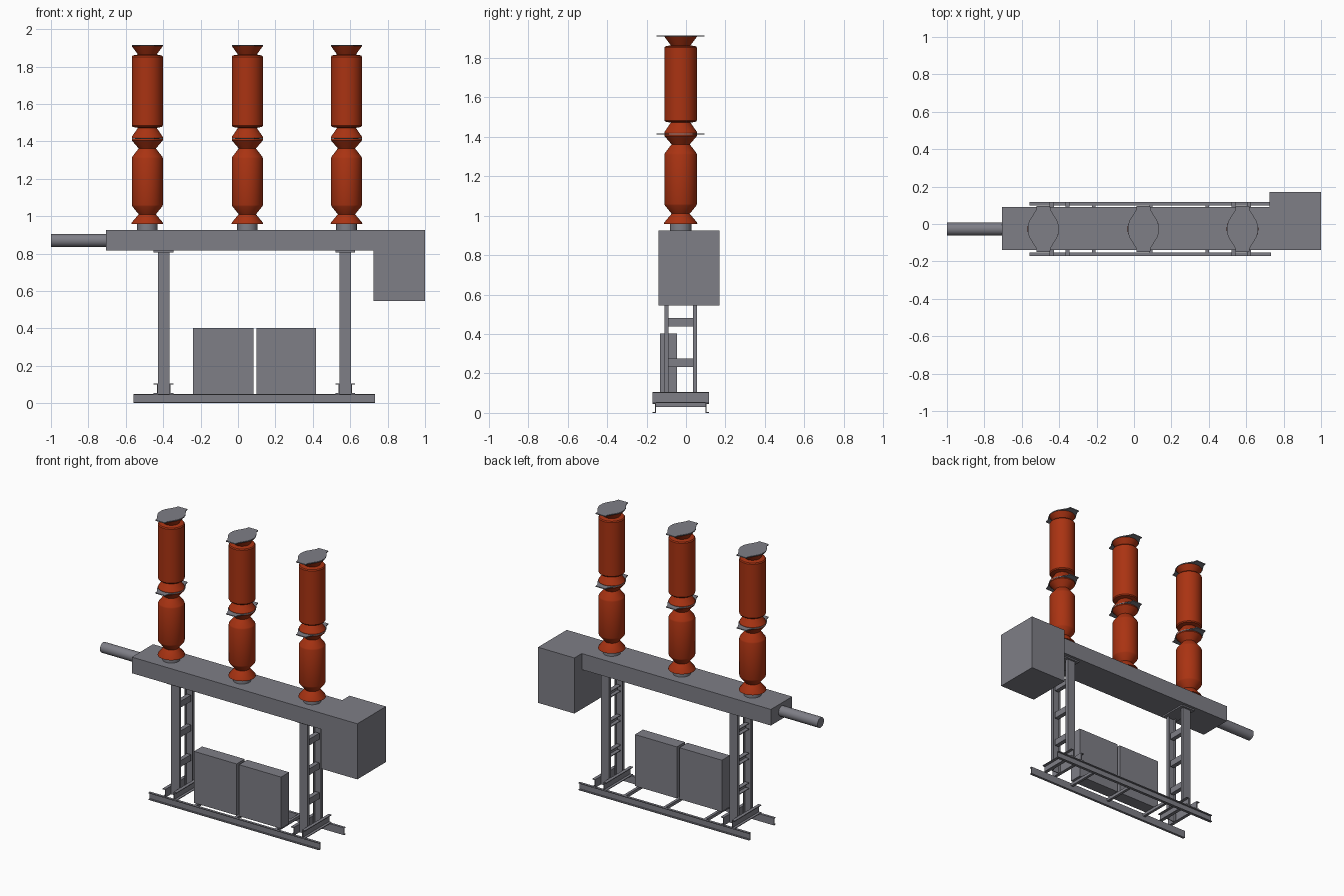
import bpy
import bmesh
from math import radians
from mathutils import Matrix, Vector

cube = bpy.data.objects.get("Cube")
if cube:
    bpy.data.objects.remove(cube)


def material(name, color):
    m = bpy.data.materials.new(name)
    m.use_nodes = True
    m.diffuse_color = color
    m.node_tree.nodes["Principled BSDF"].inputs["Base Color"].default_value = color
    return m


STEEL = material("steel grey", (0.21, 0.21, 0.24, 1))
RED = material("insulator red", (0.40, 0.033, 0.006, 1))
MID_Y = -0.027


def finish(name, bm, mat, smooth=False):
    bmesh.ops.recalc_face_normals(bm, faces=bm.faces)
    mesh = bpy.data.meshes.new(name)
    bm.to_mesh(mesh)
    bm.free()
    mesh.materials.append(mat)
    ob = bpy.data.objects.new(name, mesh)
    bpy.context.collection.objects.link(ob)
    if smooth:
        bpy.ops.object.select_all(action='DESELECT')
        ob.select_set(True)
        bpy.context.view_layer.objects.active = ob
        bpy.ops.object.shade_smooth_by_angle(angle=radians(30))
    return ob


def box(name, x, y, z):
    bm = bmesh.new()
    bmesh.ops.create_cube(bm, size=1)
    for v in bm.verts:
        v.co = [a + (c + 0.5) * (b - a) for c, (a, b) in zip(v.co, (x, y, z))]
    return finish(name, bm, STEEL)


def prism(name, points, along, mat=STEEL):
    """Extrude a closed outline along a vector."""
    bm = bmesh.new()
    face = bm.faces.new([bm.verts.new(p) for p in points])
    new = bmesh.ops.extrude_face_region(bm, geom=[face])["geom"]
    bmesh.ops.translate(bm, vec=Vector(along),
                        verts=[g for g in new if isinstance(g, bmesh.types.BMVert)])
    return finish(name, bm, mat)


def channel(name, corner, along, web, flange, t=0.005):
    """C-section: the web runs from the corner, two flanges stick out from it."""
    o, w, f = Vector(corner), Vector(web), Vector(flange)
    wt, ft = w.normalized() * t, f.normalized() * t
    outline = [o, o + f, o + f + wt, o + ft + wt,
               o + w + ft - wt, o + w + f - wt, o + w + f, o + w]
    return prism(name, outline, along)


def lathe(name, profile, x, mat, steps=40):
    """Revolve a radius/height profile around a vertical axis at x."""
    bm = bmesh.new()
    verts = [bm.verts.new((r, 0, z)) for r, z in [(0, profile[0][1]), *profile, (0, profile[-1][1])]]
    edges = [bm.edges.new(pair) for pair in zip(verts, verts[1:])]
    bmesh.ops.spin(bm, geom=verts + edges, cent=(0, 0, 0), axis=(0, 0, 1),
                   angle=radians(360), steps=steps, use_duplicate=False)
    bmesh.ops.remove_doubles(bm, verts=bm.verts, dist=0.0005)
    bmesh.ops.translate(bm, verts=bm.verts, vec=(x, MID_Y, 0))
    return finish(name, bm, mat, smooth=True)


# Main housing, drive cabinet and end pipe
box("main_beam", (-0.705, 0.725), (-0.14, 0.09), (0.815, 0.925))
box("drive_cabinet", (0.725, 1.0), (-0.14, 0.17), (0.545, 0.925))
bm = bmesh.new()
bmesh.ops.create_cone(bm, cap_ends=True, segments=32, radius1=0.035, radius2=0.035, depth=0.295,
                      matrix=Matrix.Translation((-0.8525, MID_Y, 0.87))
                      @ Matrix.Rotation(radians(90), 4, 'Y'))
finish("end_pipe", bm, STEEL, smooth=True)

# Insulator columns
LOWER = [(0.085, 0.958), (0.083, 0.966), (0.046, 1.01), (0.080, 1.052), (0.083, 1.06),
         (0.083, 1.31), (0.080, 1.318), (0.046, 1.362), (0.083, 1.405), (0.083, 1.412)]
UPPER = [(0.083, 1.418), (0.083, 1.424), (0.050, 1.472), (0.078, 1.477), (0.083, 1.484),
         (0.083, 1.852), (0.078, 1.859), (0.050, 1.864), (0.083, 1.909)]


def terminal_plate(name, x, z):
    quarter = [(0.083, 0.018), (0.074, 0.045), (0.040, 0.100), (0.036, 0.122)]
    half = quarter + [(-a, b) for a, b in reversed(quarter)]
    outline = half + [(-a, -b) for a, b in half]
    prism(name, [(x + a, MID_Y + b, z) for a, b in outline], (0, 0, 0.006))


for side, x in (("right", -0.485), ("middle", 0.05), ("left", 0.58)):
    lathe(side + "_column_base", [(0.055, 0.92), (0.055, 0.96)], x, STEEL)
    lathe(side + "_lower_insulator", LOWER, x, RED)
    lathe(side + "_upper_insulator", UPPER, x, RED)
    terminal_plate(side + "_middle_plate", x, 1.412)
    terminal_plate(side + "_top_plate", x, 1.909)

# Ladder legs with their foot channels
for side, x in (("right", -0.398), ("left", 0.573)):
    for name, y, d in (("front", -0.11, 1), ("back", 0.056, -1)):
        channel(f"{side}_{name}_post", (x - 0.031, y, 0.05), (0, 0, 0.76),
                (0.062, 0, 0), (0, 0.021 * d, 0))
    for z in (0.234, 0.437, 0.64):
        channel(side + "_leg_rung", (x + 0.015, -0.092, z), (0, 0.13, 0),
                (0, 0, 0.043), (-0.03, 0, 0))
    for d in (-1, 1):
        channel(side + "_foot_channel", (x + 0.031 * d, -0.17, 0.05), (0, 0.287, 0),
                (0, 0, 0.056), (0.022 * d, 0, 0))
    box(side + "_leg_cap", (x - 0.053, x + 0.053), (-0.125, 0.07), (0.805, 0.815))

# Base rails and cross struts
for name, y, d in (("front", -0.153, -1), ("back", 0.1, 1)):
    channel(name + "_base_rail", (-0.558, y, 0), (1.29, 0, 0),
            (0, 0, 0.05), (0, 0.017 * d, 0))
for x in (-0.215, 0.09, 0.392):
    box("cross_strut", (x - 0.009, x + 0.009), (-0.153, 0.1), (0.03, 0.05))

# Control cabinets
box("right_control_cabinet", (-0.24, 0.082), (-0.132, -0.045), (0.05, 0.402))
box("left_control_cabinet", (0.1, 0.418), (-0.132, -0.045), (0.05, 0.402))
